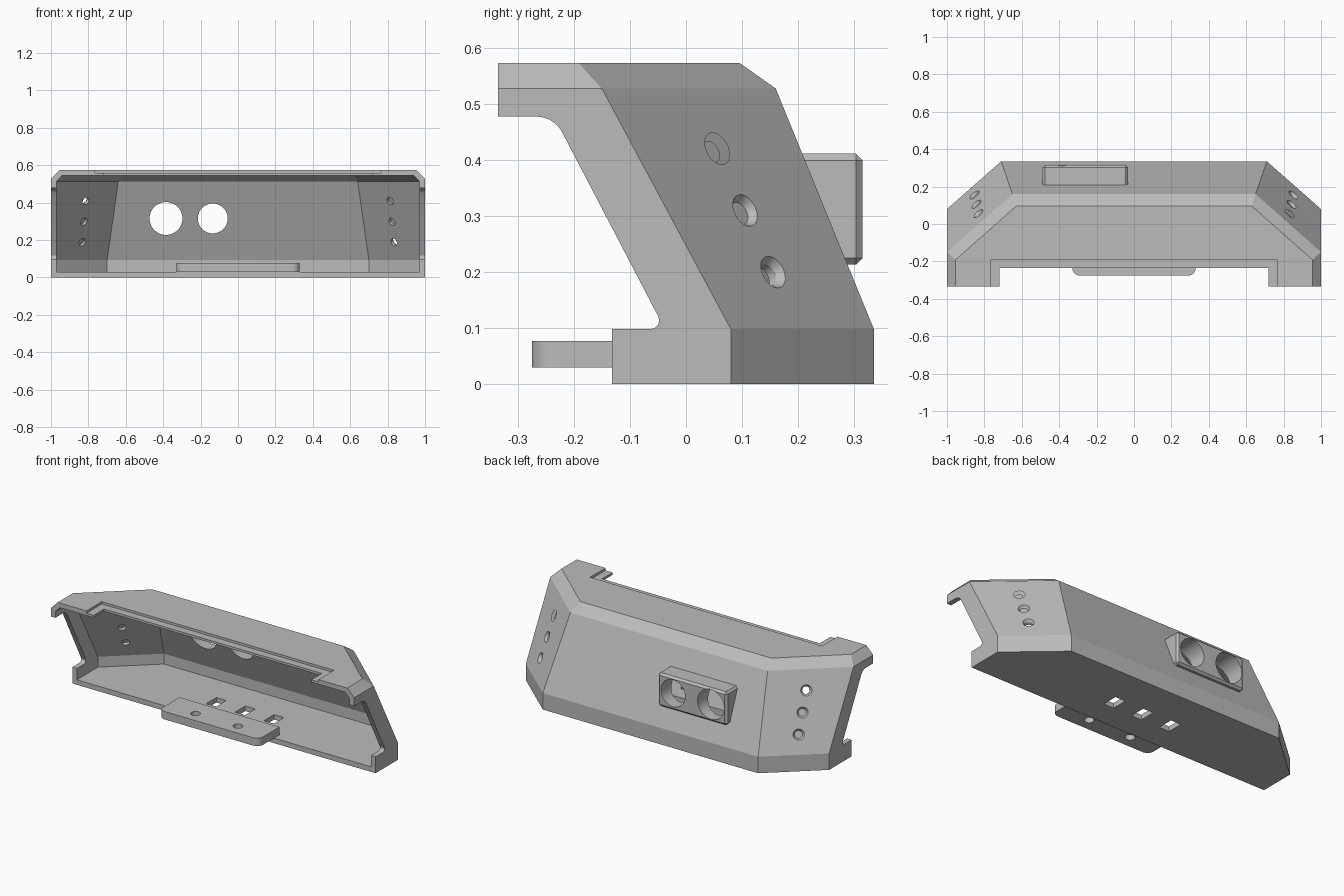
import bpy, bmesh, math
from mathutils import Vector

cube = bpy.data.objects.get("Cube")
if cube:
    bpy.data.objects.remove(cube, do_unlink=True)

grey = bpy.data.materials.new("plain_grey")
grey.use_nodes = True
COLOUR = (0.5, 0.5, 0.5, 1)
grey.diffuse_color = COLOUR
grey.node_tree.nodes["Principled BSDF"].inputs["Base Color"].default_value = COLOUR


def finish(name, bm):
    bmesh.ops.recalc_face_normals(bm, faces=bm.faces)
    mesh = bpy.data.meshes.new(name)
    bm.to_mesh(mesh)
    bm.free()
    mesh.materials.append(grey)
    ob = bpy.data.objects.new(name, mesh)
    bpy.context.collection.objects.link(ob)
    return ob


def loft(name, levels, front):
    """Stack of six-sided plan outlines: (back corner x, back y, side x, side y, z)."""
    bm = bmesh.new()
    rings = []
    for c, d, s, e, z in levels:
        plan = [(c, d), (s, e), (s, front), (-s, front), (-s, e), (-c, d)]
        rings.append([bm.verts.new((x, y, z)) for x, y in plan])
    for low, high in zip(rings, rings[1:]):
        for i in range(6):
            j = (i + 1) % 6
            bm.faces.new((low[i], low[j], high[j], high[i]))
    bm.faces.new(rings[0])
    bm.faces.new(rings[-1])
    return finish(name, bm)


def prism(name, profile, x0, x1):
    """A (y, z) profile extruded along x."""
    bm = bmesh.new()
    face = bm.faces.new([bm.verts.new((x0, y, z)) for y, z in profile])
    new = bmesh.ops.extrude_face_region(bm, geom=[face])["geom"]
    bmesh.ops.translate(bm, vec=(x1 - x0, 0, 0),
                        verts=[v for v in new if isinstance(v, bmesh.types.BMVert)])
    return finish(name, bm)


def block(name, x0, x1, y0, y1, z0, z1):
    return prism(name, [(y0, z0), (y1, z0), (y1, z1), (y0, z1)], x0, x1)


def cone(centre, axis, r1, r2, depth):
    bm = bmesh.new()
    bmesh.ops.create_cone(bm, cap_ends=True, segments=40, radius1=r1, radius2=r2, depth=depth)
    ob = finish("cutter", bm)
    ob.rotation_euler = Vector(axis).to_track_quat("Z", "Y").to_euler()
    ob.location = centre
    return ob


def apply(ob, mod):
    with bpy.context.temp_override(object=ob, active_object=ob, selected_objects=[ob]):
        bpy.ops.object.modifier_apply(modifier=mod.name)


def cut(ob, cutters):
    for tool in cutters:
        tool.hide_render = True
        mod = ob.modifiers.new("cut", "BOOLEAN")
        mod.operation, mod.solver, mod.object = "DIFFERENCE", "EXACT", tool
        bpy.context.view_layer.update()
        apply(ob, mod)
        bpy.data.objects.remove(tool, do_unlink=True)


def fillet(cy, cz, r, a0, a1, n=8):
    return [(cy + r * math.cos(math.radians(a0 + (a1 - a0) * i / n)),
             cz + r * math.sin(math.radians(a0 + (a1 - a0) * i / n))) for i in range(n + 1)]


def lens_holes():
    return [cone((x, 0.2, 0.315), (0, 1, 0), r, r, 0.6)
            for x, r in ((-0.385, 0.088), (-0.135, 0.08))]


# Housing: faceted shell, hollow and open to the front
housing = loft("housing", [(0.71, 0.335, 1, 0.08, 0), (0.71, 0.335, 1, 0.08, 0.098),
                           (0.65, 0.16, 1, -0.15, 0.527),
                           (0.63, 0.095, 0.955, -0.192, 0.573)], -0.5)
cavity = loft("cavity", [(0.7, 0.303, 0.97, 0.065, 0.03), (0.7, 0.303, 0.97, 0.065, 0.092),
                         (0.64, 0.131, 0.97, -0.16, 0.513),
                         (0.622, 0.083, 0.94, -0.203, 0.545)], -0.7)

# Slanted side openings with rounded inner corners
opening = [(-0.8, -0.2), (-0.132, -0.2), (-0.132, 0.098)]
opening += fillet(-0.064, 0.114, 0.016, -90, 28)
opening += fillet(-0.267, 0.425, 0.052, 28, 90)
opening += [(-0.335, 0.477), (-0.335, 0.8), (-0.8, 0.8)]

# Stepped notch in the roof
cutters = [cavity, prism("opening", opening, -1.5, 1.5),
           block("notch", -0.718, 0.718, -0.6, -0.235, 0.4, 0.8),
           block("step", -0.765, 0.765, -0.6, -0.19, 0.559, 0.8)]

# Countersunk holes down both angled faces
for side in (1, -1):
    normal = Vector((0.61 * side, 0.7, 0.38)).normalized()
    for x, y, z in ((0.853, 0.156, 0.2), (0.843, 0.106, 0.31), (0.833, 0.056, 0.42)):
        centre = Vector((x * side, y, z))
        cutters.append(cone(centre, normal, 0.021, 0.021, 0.16))
        cutters.append(cone(centre, normal, 0.021, 0.041, 0.03))

# Rectangular floor slots
cutters += [block("slot", x - 0.033, x + 0.033, 0.02, 0.115, -0.1, 0.06) for x in (-0.19, 0, 0.19)]
cut(housing, cutters + lens_holes())

# Sensor box on the rear wall, with two round openings
box = prism("sensor_box", [(0.268, 0.213), (0.315, 0.213), (0.315, 0.411), (0.187, 0.411)],
            -0.488, -0.033)
mod = box.modifiers.new("chamfer", "BEVEL")
mod.width, mod.segments, mod.limit_method = 0.012, 1, "NONE"
apply(box, mod)
cut(box, lens_holes())

# Mounting tab with rounded front corners and two screw holes
tab = block("mounting_tab", -0.33, 0.33, -0.275, -0.08, 0.03, 0.077)
bm = bmesh.new()
bm.from_mesh(tab.data)
corners = [e for e in bm.edges if all(v.co.y < -0.27 for v in e.verts)
           and abs(e.verts[0].co.z - e.verts[1].co.z) > 0.01]
bmesh.ops.bevel(bm, geom=corners, offset=0.04, segments=8, profile=0.5, affect="EDGES")
bm.to_mesh(tab.data)
bm.free()
cut(tab, [cone((x, -0.2, 0.05), (0, 0, 1), 0.027, 0.027, 0.3) for x in (-0.14, 0.14)])

# Smooth the round parts, keep the facets crisp
for ob in (housing, box, tab):
    bpy.ops.object.select_all(action="DESELECT")
    ob.select_set(True)
    bpy.context.view_layer.objects.active = ob
    bpy.ops.object.shade_smooth_by_angle(angle=math.radians(20))
